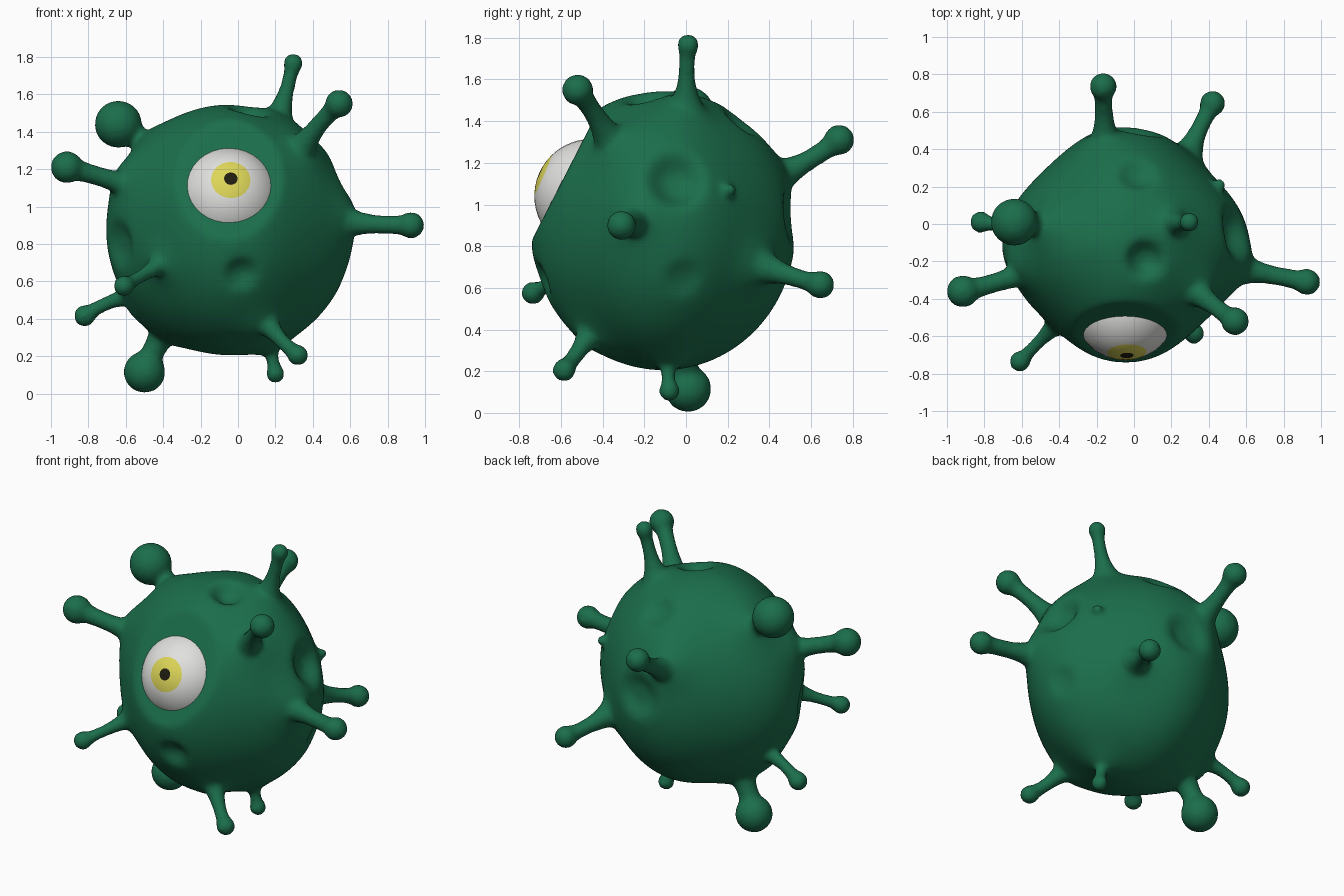
import bpy, bmesh, math
from mathutils import Vector, Matrix

if "Cube" in bpy.data.objects:
    bpy.data.objects.remove(bpy.data.objects["Cube"])


def material(name, rgb):
    m = bpy.data.materials.new(name)
    m.use_nodes = True
    m.diffuse_color = (*rgb, 1)
    bsdf = next(n for n in m.node_tree.nodes if n.type == 'BSDF_PRINCIPLED')
    bsdf.inputs["Base Color"].default_value = (*rgb, 1)
    return m


green = material("skin green", (0.011, 0.155, 0.071))
white = material("eye white", (0.75, 0.75, 0.73))
yellow = material("iris yellow", (0.72, 0.67, 0.10))
black = material("pupil black", (0.014, 0.012, 0.005))


def link(name, data):
    ob = bpy.data.objects.new(name, data)
    bpy.context.collection.objects.link(ob)
    return ob


CENTRE = Vector((-0.045, -0.11, 0.875))
SIZE = Vector((0.66, 0.635, 0.67))
SOCKET = Vector((-0.045, -0.595, 1.112))
SOCKET_DIR = Vector((0, -0.89, 0.456)).normalized()

# Craters: point on the skin, radius, depth
craters = [
    ((0.55, -0.05, 1.12), 0.12, 0.09),
    ((0.06, -0.19, 1.52), 0.09, 0.075),
    ((0.02, 0.28, 1.42), 0.09, 0.045),
    ((0.02, -0.72, 0.63), 0.08, 0.045),
    ((0.60, 0.0, 0.63), 0.09, 0.025),
    ((0.0, 0.52, 0.95), 0.12, 0.055),
    ((-0.64, -0.30, 0.8), 0.11, 0.045),
]

# Tentacles: root, bend, tip, bulb radius, neck radius
tentacles = [
    ((0.19, 0.0, 1.40), (0.26, 0.0, 1.6), (0.295, 0.01, 1.765), 0.055, 0.043),
    ((0.26, -0.30, 1.19), (0.40, -0.42, 1.42), (0.54, -0.52, 1.55), 0.077, 0.052),
    ((-0.35, -0.02, 1.21), (-0.47, 0.0, 1.33), (-0.64, 0.01, 1.44), 0.128, 0.065),
    ((-0.43, -0.20, 1.06), (-0.66, -0.30, 1.14), (-0.915, -0.36, 1.21), 0.088, 0.055),
    ((0.46, -0.22, 0.93), (0.68, -0.26, 0.90), (0.925, -0.31, 0.90), 0.073, 0.054),
    ((-0.46, -0.06, 0.53), (-0.66, -0.01, 0.53), (-0.82, 0.01, 0.415), 0.06, 0.04),
    ((-0.34, -0.46, 0.74), (-0.49, -0.61, 0.64), (-0.61, -0.735, 0.575), 0.058, 0.038),
    ((-0.32, -0.03, 0.44), (-0.43, -0.01, 0.30), (-0.5, 0.01, 0.115), 0.113, 0.065),
    ((0.10, -0.41, 0.45), (0.20, -0.51, 0.30), (0.32, -0.585, 0.205), 0.058, 0.044),
    ((0.15, -0.08, 0.33), (0.18, -0.09, 0.22), (0.2, -0.08, 0.105), 0.052, 0.038),
    ((-0.15, 0.34, 1.09), (-0.16, 0.56, 1.18), (-0.165, 0.735, 1.31), 0.075, 0.052),
    ((0.25, 0.28, 0.73), (0.33, 0.48, 0.66), (0.42, 0.645, 0.615), 0.07, 0.05),
]
swells = [((Vector(root) - CENTRE).normalized(), min(neck, 0.048))
          for root, bend, tip, bulb, neck in tentacles]

# Body: a ball slimmer on its diagonals, swelling under each tentacle,
# dented by craters and flattened where the eye sits
bm = bmesh.new()
bmesh.ops.create_icosphere(bm, subdivisions=6, radius=1)
for v in bm.verts:
    out = v.co.normalized()
    slim = 4 * (out.x * out.y) ** 2 / max(out.x ** 2 + out.y ** 2, 0.001)
    p = CENTRE + out * SIZE * (1 - 0.09 * slim)
    p += out * sum(0.8 * neck * math.exp(-((out - d).length / (4 * neck)) ** 2)
                   for d, neck in swells)
    push = sum(depth * math.exp(-((p - Vector(c)).length / r) ** 4)
               for c, r, depth in craters)
    p -= out * push
    over = (p - SOCKET).dot(SOCKET_DIR)
    if over > 0:
        p -= SOCKET_DIR * over
    v.co = p

# Bulbs at the tentacle ends
for root, bend, tip, bulb, neck in tentacles:
    bmesh.ops.create_icosphere(bm, subdivisions=3, radius=bulb,
                               matrix=Matrix.Translation(tip))
# Small wart on the side
bmesh.ops.create_icosphere(bm, subdivisions=2, radius=0.035,
                           matrix=Matrix.Translation((0.46, 0.21, 1.07)))
mesh = bpy.data.meshes.new("body")
bm.to_mesh(mesh)
bm.free()
body = link("body", mesh)

# Stalks: curves that flare out at the root
curve = bpy.data.curves.new("stalks", 'CURVE')
curve.dimensions = '3D'
curve.bevel_depth = 1
curve.bevel_resolution = 4
curve.use_fill_caps = True
STEPS = 16
for root, bend, tip, bulb, neck in tentacles:
    a, b, c = Vector(root), Vector(bend), Vector(tip)
    spline = curve.splines.new('POLY')
    spline.points.add(STEPS)
    for i, pt in enumerate(spline.points):
        t = i / STEPS
        p = a * (1 - t) ** 2 + b * 2 * t * (1 - t) + c * t * t
        pt.co = (*p, 1)
        pt.radius = neck * (0.9 + 2.6 * (1 - t) ** 4) + (bulb - neck) * 0.6 * t ** 6
stalks = link("stalks", curve)

# Fuse stalks, bulbs and body into one skin
bpy.ops.object.select_all(action='DESELECT')
stalks.select_set(True)
bpy.context.view_layer.objects.active = stalks
bpy.ops.object.convert(target='MESH')
stalks = bpy.context.view_layer.objects.active
body.select_set(True)
stalks.select_set(True)
bpy.context.view_layer.objects.active = body
bpy.ops.object.join()
body.data.materials.clear()
body.data.materials.append(green)
remesh = body.modifiers.new("fuse", 'REMESH')
remesh.mode = 'VOXEL'
remesh.voxel_size = 0.016
remesh.use_smooth_shade = True
smooth = body.modifiers.new("soften", 'SMOOTH')
smooth.factor = 0.5
smooth.iterations = 10

# Eyeball: rings around the gaze carry the pupil and iris
gaze = Vector((0.01, -0.252, 0.11))
eye_matrix = Matrix.Translation((-0.048, -0.453, 1.04)) @ gaze.to_track_quat('Z', 'Y').to_matrix().to_4x4()
bm = bmesh.new()
bmesh.ops.create_uvsphere(bm, u_segments=32, v_segments=24, radius=0.275)
for f in bm.faces:
    f.smooth = True
    angle = math.degrees(f.calc_center_median().angle(Vector((0, 0, 1))))
    f.material_index = 2 if angle < 7.5 else 1 if angle < 22.5 else 0
mesh = bpy.data.meshes.new("eyeball")
bm.to_mesh(mesh)
bm.free()
for m in (white, yellow, black):
    mesh.materials.append(m)
eye = link("eyeball", mesh)
eye.matrix_world = eye_matrix
